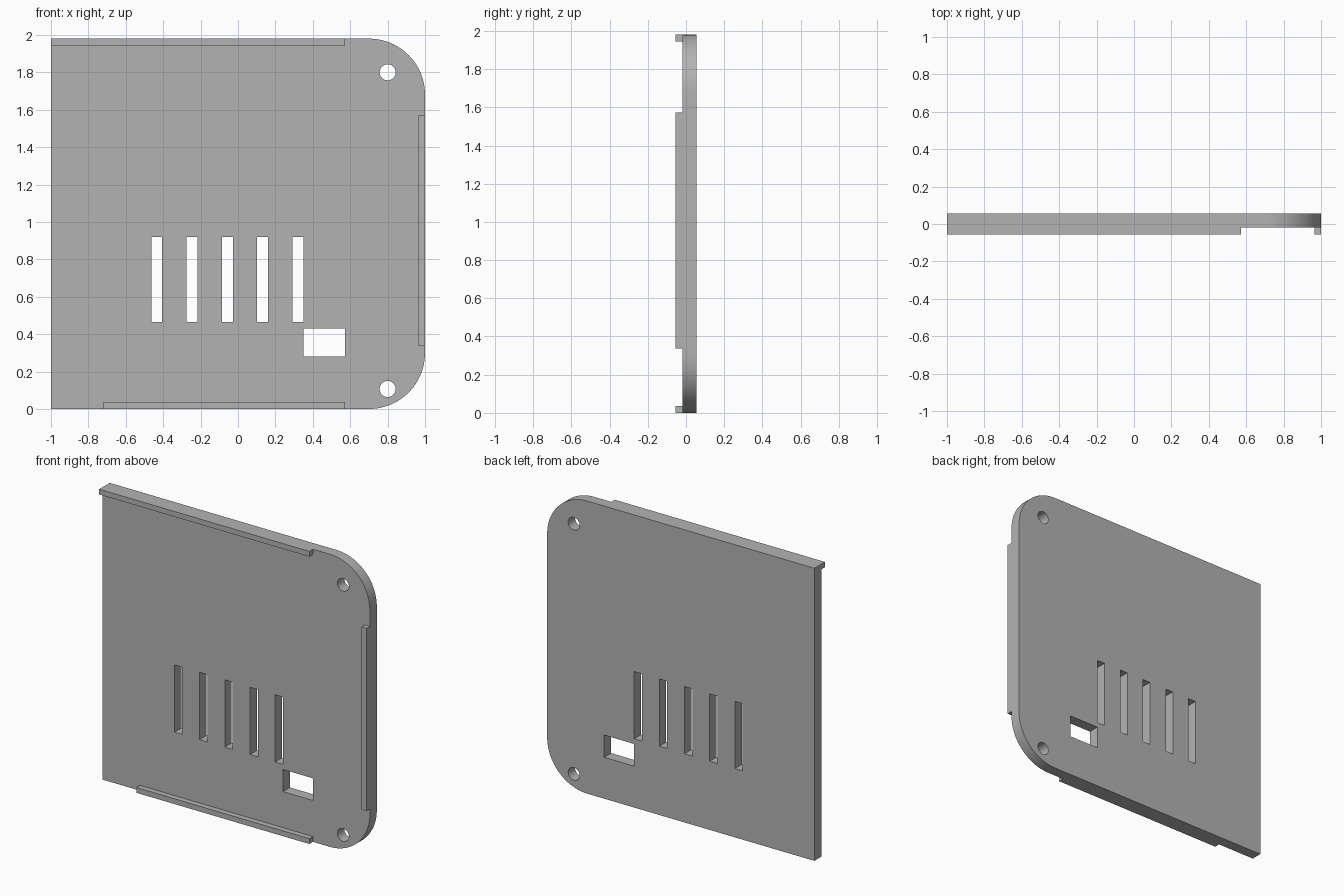
import bpy
from math import cos, sin, pi, radians

if "Cube" in bpy.data.objects:
    bpy.data.objects.remove(bpy.data.objects["Cube"], do_unlink=True)

HEIGHT, RADIUS = 1.98, 0.30
BACK, FACE, LIP_FRONT = 0.056, -0.018, -0.056
LIP = 0.036

grey = bpy.data.materials.new("plain grey")
grey.use_nodes = True
colour = (0.45, 0.45, 0.45, 1)
grey.diffuse_color = colour
grey.node_tree.nodes["Principled BSDF"].inputs["Base Color"].default_value = colour


def arc(cx, cz, r, start, end, steps):
    angles = [radians(start + (end - start) * i / steps) for i in range(steps + 1)]
    return [(cx + r * cos(a), cz + r * sin(a)) for a in angles]


def rect(x0, x1, z0, z1):
    return [(x0, z0), (x1, z0), (x1, z1), (x0, z1)]


def slab(name, loops, front, back):
    """Upright slab from an outline and its holes, extruded along y."""
    curve = bpy.data.curves.new(name, "CURVE")
    curve.dimensions = "2D"
    curve.fill_mode = "BOTH"
    curve.extrude = (back - front) / 2
    for loop in loops:
        spline = curve.splines.new("POLY")
        spline.points.add(len(loop) - 1)
        for point, (x, z) in zip(spline.points, loop):
            point.co = (x, z, 0, 1)
        spline.use_cyclic_u = True
    curve.materials.append(grey)
    obj = bpy.data.objects.new(name, curve)
    bpy.context.collection.objects.link(obj)
    obj.rotation_euler.x = pi / 2
    obj.location.y = (front + back) / 2
    bpy.ops.object.select_all(action="DESELECT")
    obj.select_set(True)
    bpy.context.view_layer.objects.active = obj
    bpy.ops.object.convert(target="MESH")
    bpy.ops.object.transform_apply(location=True, rotation=True, scale=True)
    bpy.ops.object.shade_smooth_by_angle(angle=radians(30))


# Plate outline: square on the right side, rounded on the left side
outline = [(-1, HEIGHT), (-1, 0)]
outline += arc(1 - RADIUS, RADIUS, RADIUS, -90, 0, 24)
outline += arc(1 - RADIUS, HEIGHT - RADIUS, RADIUS, 0, 90, 24)

# Vent slots, port window and screw holes
slots = [rect(x, x + 0.058, 0.465, 0.92) for x in (-0.463 + 0.1885 * i for i in range(5))]
port = rect(0.35, 0.573, 0.28, 0.43)
screws = [arc(0.8, z, 0.043, 0, 345, 23) for z in (0.107, 1.8)]
slab("plate", [outline, port] + slots + screws, FACE, BACK)

# Raised lips along three edges
slab("top_lip", [rect(-1, 0.573, HEIGHT - LIP, HEIGHT)], LIP_FRONT, FACE)
slab("bottom_lip", [rect(-0.72, 0.573, 0, LIP)], LIP_FRONT, FACE)
slab("left_lip", [rect(1 - LIP, 1, 0.337, 1.573)], LIP_FRONT, FACE)
